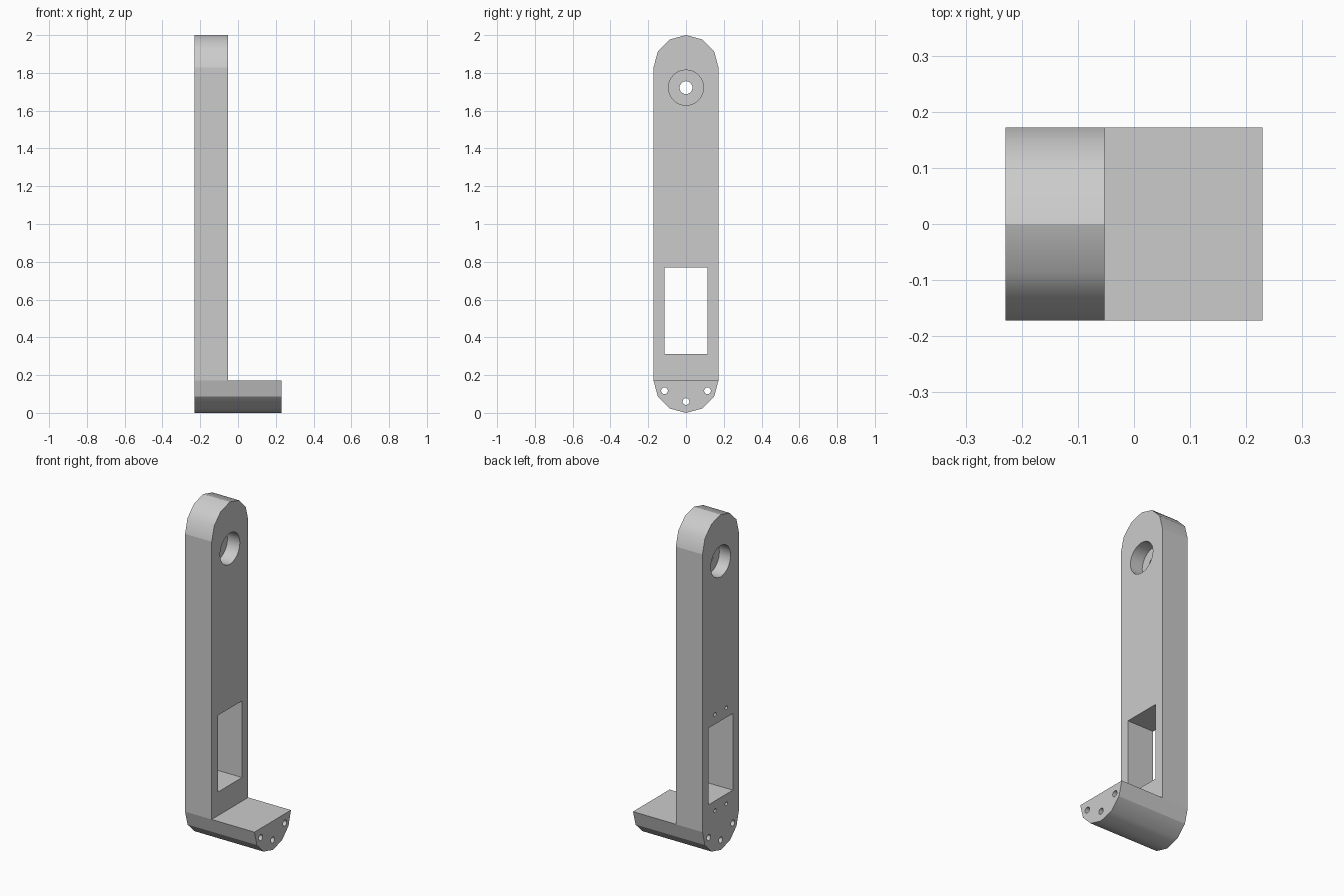
import bpy
import bmesh
from math import cos, sin, pi, radians
from mathutils import Matrix

cube = bpy.data.objects.get("Cube")
if cube:
    bpy.data.objects.remove(cube, do_unlink=True)

R = 0.172            # half width and end radius
HEIGHT = 2.0
BACK, FACE, TOE = -0.229, -0.053, 0.229   # x of the outer face, inner face and foot end

grey = bpy.data.materials.new("grey_plastic")
grey.use_nodes = True
colour = (0.6, 0.6, 0.6, 1)
grey.diffuse_color = colour
grey.node_tree.nodes["Principled BSDF"].inputs["Base Color"].default_value = colour


def add_object(name, bm):
    bmesh.ops.recalc_face_normals(bm, faces=bm.faces)
    mesh = bpy.data.meshes.new(name)
    bm.to_mesh(mesh)
    bm.free()
    obj = bpy.data.objects.new(name, mesh)
    bpy.context.collection.objects.link(obj)
    mesh.materials.append(grey)
    return obj


def cut(target, bm):
    """Subtract a solid from the target and discard the cutter."""
    cutter = add_object("cutter", bm)
    cutter.hide_render = True
    mod = target.modifiers.new("cut", "BOOLEAN")
    mod.operation = "DIFFERENCE"
    mod.solver = "EXACT"
    mod.object = cutter
    bpy.context.view_layer.objects.active = target
    bpy.ops.object.modifier_apply(modifier=mod.name)
    bpy.data.objects.remove(cutter, do_unlink=True)


def box(x0, x1, y, z0, z1):
    bm = bmesh.new()
    place = Matrix.Translation(((x0 + x1) / 2, 0, (z0 + z1) / 2))
    size = Matrix.Diagonal((x1 - x0, 2 * y, z1 - z0, 1))
    bmesh.ops.create_cube(bm, size=1, matrix=place @ size)
    return bm


def rod(x0, x1, y, z, radius, sides=32):
    bm = bmesh.new()
    place = Matrix.Translation(((x0 + x1) / 2, y, z)) @ Matrix.Rotation(pi / 2, 4, "Y")
    bmesh.ops.create_cone(bm, cap_ends=True, segments=sides, radius1=radius,
                          radius2=radius, depth=x1 - x0, matrix=place)
    return bm


# Round-ended bar, extruded along x
bm = bmesh.new()
outline = []
for centre, start in ((HEIGHT - R, 0), (R, pi)):
    for i in range(7):
        a = start + i * pi / 6
        outline.append(bm.verts.new((BACK, R * cos(a), centre + R * sin(a))))
profile = bm.faces.new(outline)
grown = bmesh.ops.extrude_face_region(bm, geom=[profile])["geom"]
bmesh.ops.translate(bm, vec=(TOE - BACK, 0, 0),
                    verts=[v for v in grown if isinstance(v, bmesh.types.BMVert)])
bracket = add_object("arm_bracket", bm)

# Leave only the foot projecting, then open the window
cut(bracket, box(FACE, 1, 1, R, 3))
cut(bracket, box(-1, 1, 0.114, 0.313, 0.77))

# Pivot: a recess on each side of a thin web with a small hole
PIVOT = 1.722
cut(bracket, rod(-0.4, -0.155, 0, PIVOT, 0.093))
cut(bracket, rod(-0.135, 0.2, 0, PIVOT, 0.093))
cut(bracket, rod(-0.2, -0.1, 0, PIVOT, 0.034))

# Bolt holes through the foot
for y, z in ((-0.114, 0.117), (0, 0.06), (0.114, 0.117)):
    cut(bracket, rod(-0.4, 0.4, y, z, 0.018, 16))

# Blind screw holes around the window, on the outer face
for z in (0.255, 0.828):
    for y in (-0.053, 0.053):
        cut(bracket, rod(-0.4, BACK + 0.08, y, z, 0.011, 16))

# Smooth the curved ends and holes, keep the straight sides flat
bpy.ops.object.select_all(action="DESELECT")
bracket.select_set(True)
bpy.context.view_layer.objects.active = bracket
bpy.ops.object.shade_smooth_by_angle(angle=radians(35))
for face in bracket.data.polygons:
    if abs(face.normal.y) > 0.999 and abs(face.center.y) > R - 0.01:
        face.use_smooth = False

# Crease along the crown and the lower chamfers
verts = bracket.data.vertices
for edge in bracket.data.edges:
    a, b = (verts[i].co for i in edge.vertices)
    along_x = abs(a.y - b.y) < 0.001 and abs(a.z - b.z) < 0.001
    crown = abs(a.y) < 0.001 and a.z > 1.95
    chamfer = abs(a.y) > 0.14 and abs(a.z - R / 2) < 0.003
    if along_x and (crown or chamfer):
        edge.use_edge_sharp = True
